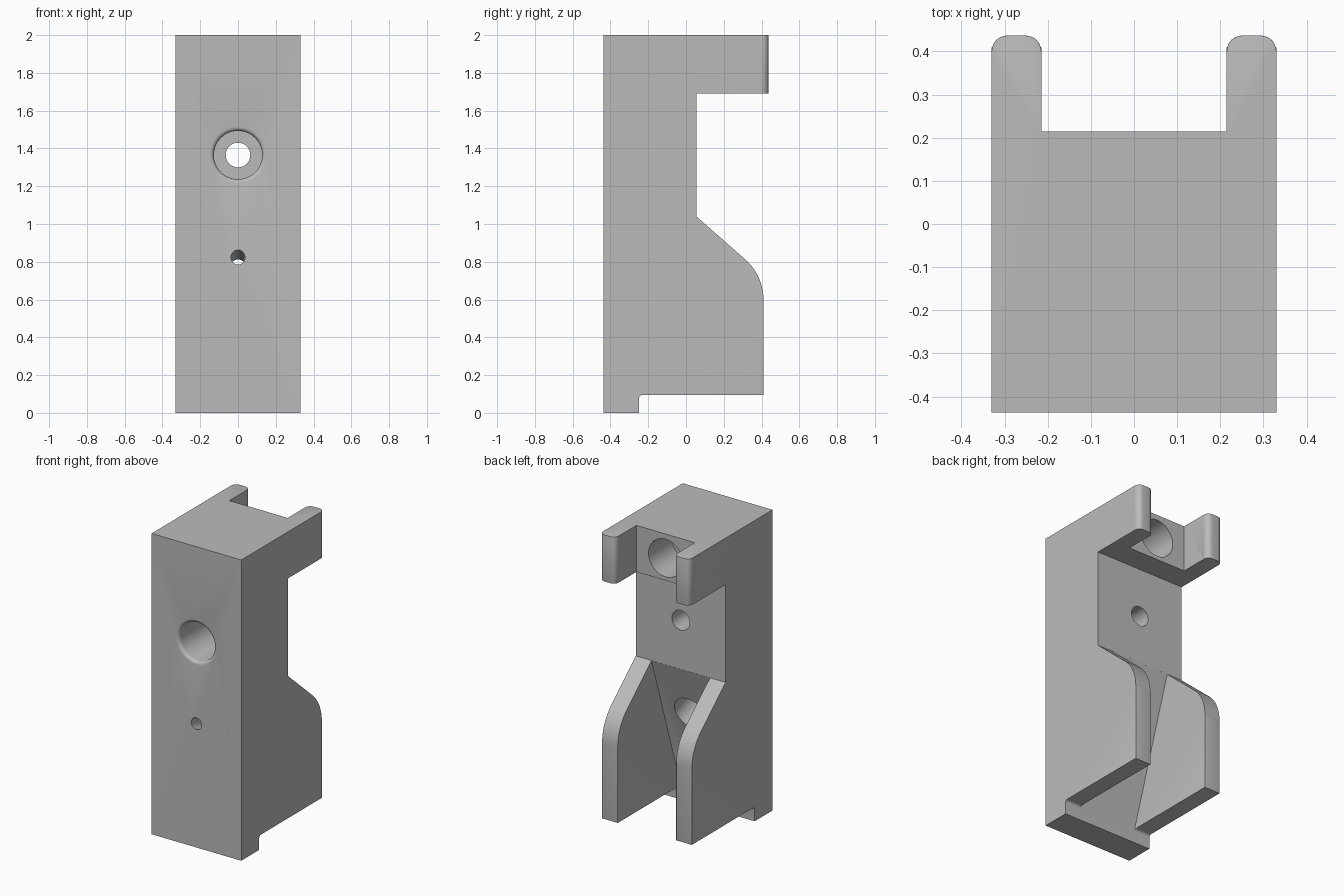
import bpy, bmesh
from math import sin, cos, pi, radians
from mathutils import Vector

old = bpy.data.objects.get("Cube")
if old:
    bpy.data.objects.remove(old, do_unlink=True)

HALF_W, SLOT_W = 0.33, 0.215
FRONT, BACK = -0.437, 0.437


def make_object(name, bm):
    bmesh.ops.recalc_face_normals(bm, faces=bm.faces)
    mesh = bpy.data.meshes.new(name)
    bm.to_mesh(mesh)
    bm.free()
    ob = bpy.data.objects.new(name, mesh)
    bpy.context.collection.objects.link(ob)
    return ob


def extrude_profile(name, points, half_width):
    """Side profile in (y, z), extruded across x."""
    bm = bmesh.new()
    rings = [[bm.verts.new((x, y, z)) for y, z in points]
             for x in (-half_width, half_width)]
    for ring in rings:
        bm.faces.new(ring)
    for i in range(len(points)):
        j = (i + 1) % len(points)
        bm.faces.new((rings[0][i], rings[0][j], rings[1][j], rings[1][i]))
    return make_object(name, bm)


def revolve_cutter(name, profile, origin, axis, sides=48):
    """Stepped drill shape from (radius, depth) pairs along an axis."""
    bm = bmesh.new()
    turn = Vector(axis).to_track_quat('Z', 'Y')
    rings = []
    for r, d in profile:
        rings.append([bm.verts.new(Vector(origin) + turn @ Vector(
            (r * cos(2 * pi * k / sides), r * sin(2 * pi * k / sides), d)))
            for k in range(sides)])
    for a, b in zip(rings, rings[1:]):
        for k in range(sides):
            n = (k + 1) % sides
            bm.faces.new((a[k], a[n], b[n], b[k]))
    bm.faces.new(rings[0])
    bm.faces.new(rings[-1])
    return make_object(name, bm)


def cut(ob, cutter):
    cutter.hide_render = True
    mod = ob.modifiers.new("cut", 'BOOLEAN')
    mod.operation = 'DIFFERENCE'
    mod.solver = 'EXACT'
    mod.object = cutter
    deps = bpy.context.evaluated_depsgraph_get()
    mesh = bpy.data.meshes.new_from_object(ob.evaluated_get(deps))
    ob.modifiers.clear()
    ob.data = mesh
    bpy.data.objects.remove(cutter, do_unlink=True)


def round_edges(ob, rule, offset, segments):
    bm = bmesh.new()
    bm.from_mesh(ob.data)
    edges = [e for e in bm.edges if len(e.link_faces) == 2
             and e.calc_face_angle() > radians(40)
             and rule(e.verts[0].co, e.verts[1].co)]
    bmesh.ops.bevel(bm, geom=edges, offset=offset, segments=segments,
                    profile=0.5, affect='EDGES', clamp_overlap=True)
    bm.to_mesh(ob.data)
    bm.free()


# Body silhouette: foot, curved cheek, waist and upper arm
R = 0.283
curve = [(0.41 - R + R * cos(a), 0.6 + R * sin(a))
         for a in (radians(49) * i / 12 for i in range(13))]
fillet = [(-0.23 - 0.02 * cos(a), 0.075 + 0.02 * sin(a))
          for a in (pi / 2 * i / 4 for i in range(5))]
outline = ([(FRONT, 0), (-0.25, 0)] + fillet + [(0.41, 0.095)] + curve
           + [(0.055, 1.04), (0.055, 1.69), (BACK, 1.69), (BACK, 2), (FRONT, 2)])
body = extrude_profile("bracket_body", outline, HALF_W)

# Gap between the upper arms
cut(body, extrude_profile("arm_gap", [(0.215, 1.6), (0.6, 1.6), (0.6, 2.1), (0.215, 2.1)], SLOT_W))
# Sloping recess between the lower cheeks
cut(body, extrude_profile("cheek_gap", [(0.088, 1.14), (-0.249, 0.1), (-0.249, 0.04),
                                        (0.6, 0.04), (0.6, 1.14)], SLOT_W))

# Rounded arm ends, then softened rear edges
round_edges(body, lambda a, b: min(a.y, b.y) > 0.43 and abs(a.z - b.z) > 0.2, 0.036, 6)
round_edges(body, lambda a, b: min(a.y, b.y) > 0.39
            and (max(a.z, b.z) < 0.61 or min(a.z, b.z) > 1.6), 0.01, 3)
round_edges(body, lambda a, b: abs(a.y - 0.215) < 0.002 and abs(b.y - 0.215) < 0.002
            and min(a.z, b.z) > 1.99, 0.008, 2)

# Front counterbored hole with a rounded lip
lip = [(0.15 - 0.022 * sin(a), 0.022 * (1 - cos(a))) for a in (pi / 2 * i / 5 for i in range(6))]
cut(body, revolve_cutter("front_bore", [(0.15, -0.05)] + lip
                         + [(0.128, 0.3), (0.065, 0.3), (0.065, 0.7)],
                         (0, FRONT, 1.365), (0, 1, 0)))
# Blind socket between the arms
cut(body, revolve_cutter("rear_socket", [(0.125, -0.1), (0.125, 0.25)],
                         (0, 0.215, 1.84), (0, -1, 0)))
# Slanted stepped hole, square to the sloping recess
cut(body, revolve_cutter("slanted_bore", [(0.12, -0.15), (0.12, 0.25), (0.037, 0.25), (0.037, 0.6)],
                         (0, -0.055, 0.70), (0, -0.951, 0.309)))

# Plain grey
grey = bpy.data.materials.new("light_grey")
grey.use_nodes = True
colour = (0.5, 0.5, 0.5, 1)
grey.diffuse_color = colour
grey.node_tree.nodes["Principled BSDF"].inputs["Base Color"].default_value = colour
body.data.materials.clear()
body.data.materials.append(grey)
for poly in body.data.polygons:
    poly.material_index = 0

bpy.ops.object.select_all(action='DESELECT')
body.select_set(True)
bpy.context.view_layer.objects.active = body
bpy.ops.object.shade_smooth_by_angle(angle=radians(30))
